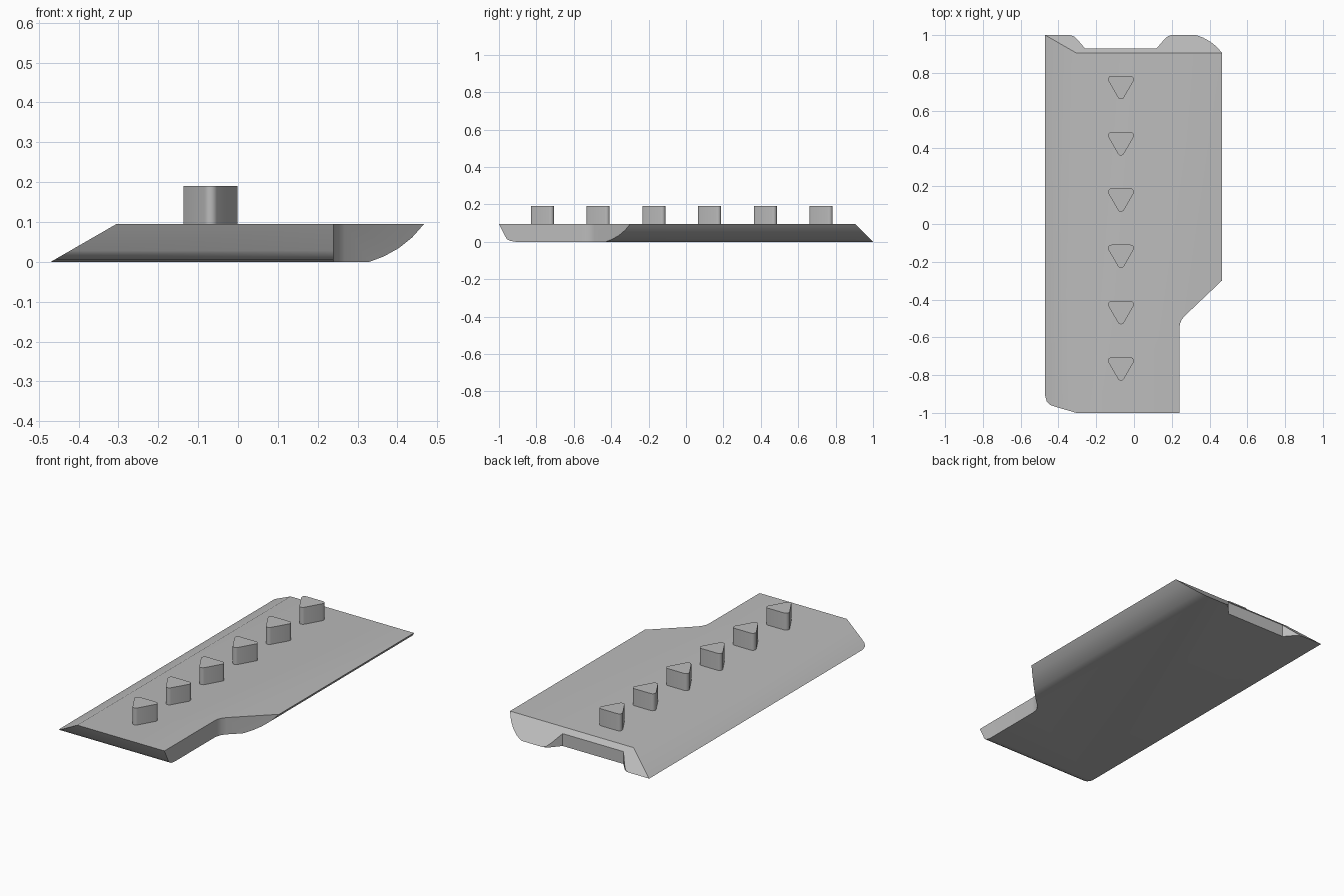
import bpy, bmesh, math
from mathutils import Vector

if "Cube" in bpy.data.objects:
    bpy.data.objects.remove(bpy.data.objects["Cube"])

TOP = 0.095
grey = bpy.data.materials.new("grey")
grey.use_nodes = True
grey.diffuse_color = (0.5, 0.5, 0.5, 1)
grey.node_tree.nodes["Principled BSDF"].inputs["Base Color"].default_value = (0.5, 0.5, 0.5, 1)


def prism(bm, points, offset):
    """Extrude a closed outline along offset."""
    face = bm.faces.new([bm.verts.new(p) for p in points])
    new = bmesh.ops.extrude_face_region(bm, geom=[face])["geom"]
    bmesh.ops.translate(bm, vec=offset, verts=[v for v in new if isinstance(v, bmesh.types.BMVert)])
    bmesh.ops.recalc_face_normals(bm, faces=bm.faces)


def make(name, bm):
    mesh = bpy.data.meshes.new(name)
    bm.to_mesh(mesh)
    bm.free()
    mesh.materials.append(grey)
    obj = bpy.data.objects.new(name, mesh)
    bpy.context.collection.objects.link(obj)
    return obj


def smooth(obj):
    bpy.ops.object.select_all(action="DESELECT")
    obj.select_set(True)
    bpy.context.view_layer.objects.active = obj
    bpy.ops.object.shade_smooth_by_angle(angle=math.radians(30))


# Slab: cross-section with a sloped left side and a rounded right underside
section = [(-0.305, TOP), (-0.47, 0), (0.33, 0), (0.367, 0.014),
           (0.403, 0.034), (0.437, 0.061), (0.467, TOP)]
bm = bmesh.new()
prism(bm, [(x, -1.1, z) for x, z in section], Vector((0, 2.2, 0)))

# Bevelled back end and curved front undercut, sliced plane by plane
front = [(-1, TOP), (-0.966, 0.028), (-0.957, 0.014), (-0.941, 0.005), (-0.91, 0)]
cuts = [((0, 1, 0), (0, TOP, 0.095))]
for (y0, z0), (y1, z1) in zip(front, front[1:]):
    cuts.append(((0, y0, z0), (0, z1 - z0, y0 - y1)))
for point, normal in cuts:
    out = bmesh.ops.bisect_plane(bm, geom=bm.verts[:] + bm.edges[:] + bm.faces[:], dist=1e-6,
                                 plane_co=point, plane_no=Vector(normal).normalized(),
                                 clear_outer=True)
    bmesh.ops.holes_fill(bm, edges=[e for e in bm.edges if e.is_boundary], sides=0)
bmesh.ops.recalc_face_normals(bm, faces=bm.faces)
slab = make("slab", bm)

# Side step and back notch, cut straight down
step = [(0.24, -1.2), (0.6, -1.2), (0.6, -0.172), (0.268, -0.487), (0.252, -0.507),
        (0.243, -0.53), (0.24, -0.56)]
notch = [(-0.34, 1.001), (-0.318, 0.993), (-0.3, 0.977), (-0.26, 0.93), (0.12, 0.93),
         (0.16, 0.977), (0.178, 0.993), (0.2, 1.001), (0.2, 1.1), (-0.34, 1.1)]
for name, outline in (("step_cutter", step), ("notch_cutter", notch)):
    bm = bmesh.new()
    prism(bm, [(x, y, -0.2) for x, y in outline], Vector((0, 0, 0.6)))
    cutter = make(name, bm)
    cutter.hide_render = True
    mod = slab.modifiers.new(name, "BOOLEAN")
    mod.operation, mod.solver, mod.object = "DIFFERENCE", "EXACT", cutter
    bpy.context.view_layer.objects.active = slab
    bpy.ops.object.modifier_apply(modifier=name)
    bpy.data.objects.remove(cutter)
smooth(slab)

# Row of rounded triangular pegs pointing forward
RADIUS, REACH, STEPS = 0.018, 0.0583, 6
outline = []
for corner in (-90, 30, 150):
    a = math.radians(corner)
    for i in range(STEPS + 1):
        b = a + math.radians(-60 + 120 * i / STEPS)
        outline.append((REACH * math.cos(a) + RADIUS * math.cos(b),
                        REACH * math.sin(a) + RADIUS * math.sin(b)))
for i in range(6):
    y = -0.753 + 0.298 * i
    bm = bmesh.new()
    prism(bm, [(px - 0.069, y + py, TOP - 0.002) for px, py in outline], Vector((0, 0, 0.098)))
    smooth(make(f"peg_{i + 1}", bm))
